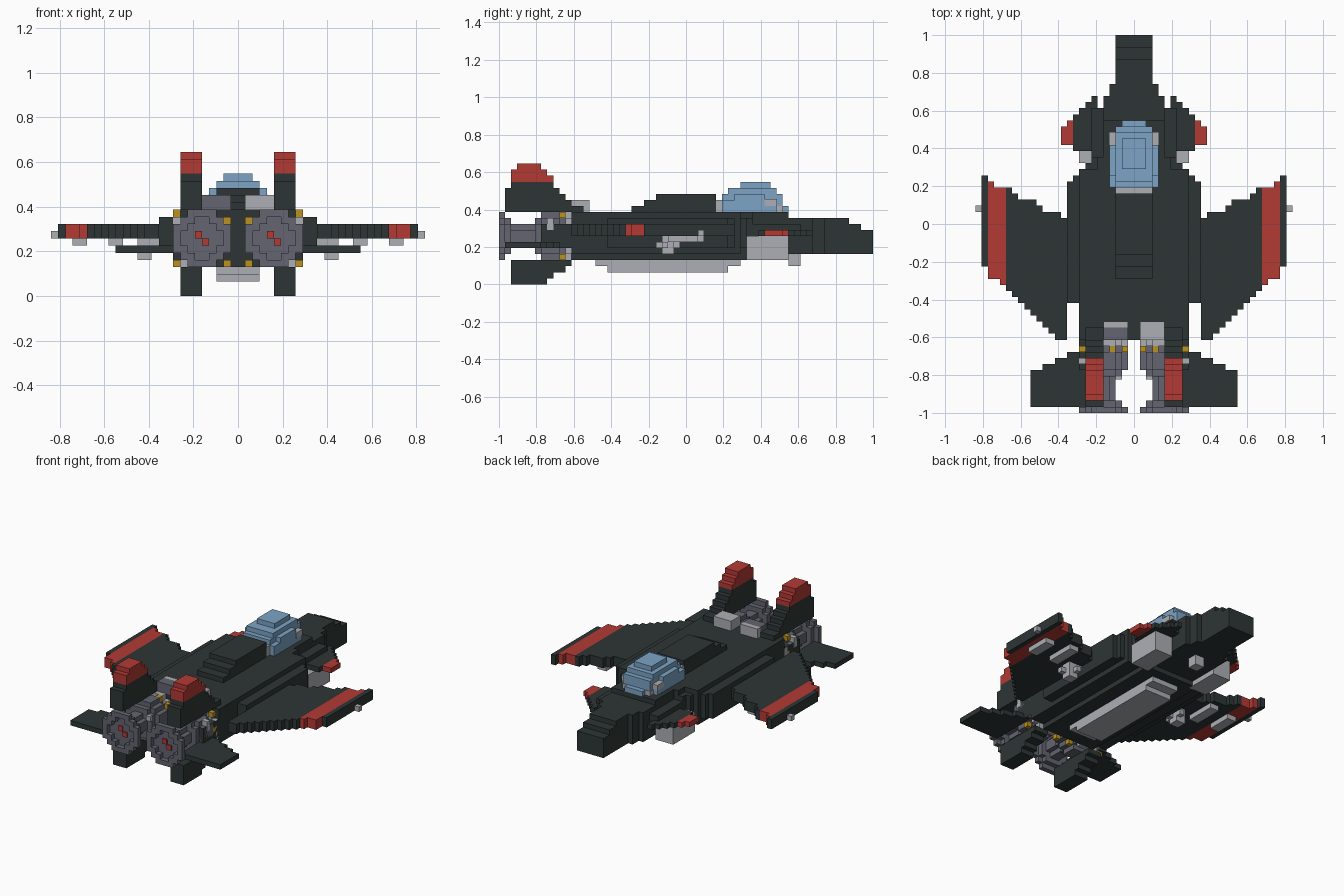
import bpy, bmesh, math

V = 2 / 62  # edge of one block

cube = bpy.data.objects.get("Cube")
if cube:
    bpy.data.objects.remove(cube, do_unlink=True)


def material(name, rgb):
    m = bpy.data.materials.new(name)
    m.use_nodes = True
    m.diffuse_color = (*rgb, 1)
    m.node_tree.nodes["Principled BSDF"].inputs["Base Color"].default_value = (*rgb, 1)
    return m


HULL = material("dark hull", (.027, .036, .035))
RED = material("red", (.45, .042, .035))
GLASS = material("blue glass", (.2, .37, .56))
LIGHT = material("light grey", (.42, .43, .46))
STEEL = material("steel grey", (.125, .13, .16))
YELLOW = material("yellow", (.5, .29, .015))


def part(name, mat, boxes, mirror=False):
    """Boxes are (x0, x1, y0, y1, z0, z1) in block units."""
    bm = bmesh.new()
    for x0, x1, y0, y1, z0, z1 in boxes:
        spans = [(x0, x1), (-x1, -x0)] if mirror else [(x0, x1)]
        for a, b in spans:
            vs = bmesh.ops.create_cube(bm, size=V)["verts"]
            for v in vs:
                v.co.x = (a if v.co.x < 0 else b) * V
                v.co.y = (y0 if v.co.y < 0 else y1) * V
                v.co.z = (z0 if v.co.z < 0 else z1) * V
    me = bpy.data.meshes.new(name)
    bm.to_mesh(me)
    bm.free()
    me.materials.append(mat)
    ob = bpy.data.objects.new(name, me)
    bpy.context.collection.objects.link(ob)
    return ob


def disc(r, y0, y1, hole=0, cx=5, cz=8):
    """Stepped round plate made of rows, with an optional round hole."""
    rows = []
    for k in range(-r, r):
        d = abs(k + .5)
        w = round(math.sqrt(r * r - d * d))
        h = round(math.sqrt(hole * hole - d * d)) if d < hole else 0
        if h:
            rows += [(cx - w, cx - h, y0, y1, cz + k, cz + k + 1),
                     (cx + h, cx + w, y0, y1, cz + k, cz + k + 1)]
        else:
            rows.append((cx - w, cx + w, y0, y1, cz + k, cz + k + 1))
    return rows


# Fuselage, stepped outwards and narrowing towards the nose
part("fuselage", HULL, [
    (-6, 6, -19, 11, 4, 12), (-9, 9, -19, 9, 5, 12), (-5, 5, 11, 17, 5, 12),
    (-5, 5, 17, 21, 5, 11)])
part("side_body", HULL, [(9, 11, -13, 7, 6, 11)]
     + [(6, 11 - i, 7, 7 + i, 6, 11) for i in range(1, 5)], True)
part("nose", HULL, [
    (-4, 4, 21, 23, 5, 11), (-3, 3, 23, 27, 5, 11),
    (-3, 3, 27, 29, 5, 10), (-3, 3, 29, 31, 5, 9)])
part("spine", HULL, [(-3, 3, -9, 5, 12, 13), (-3, 3, -7, 5, 13, 14),
                     (-3, 3, -5, 5, 14, 15)])

# Cockpit canopy in shrinking layers
part("canopy", GLASS, [
    (-4, 4, 6, 15, 12, 14), (-3, 3, 6, 16, 12, 14), (-2, 2, 6, 17, 12, 13),
    (-3, 3, 6, 16, 14, 15), (-4, 4, 8, 13, 14, 15),
    (-3, 3, 7, 15, 15, 16), (-2, 2, 9, 14, 16, 17)])
part("canopy_back_frame", LIGHT, [(-3, 3, 5, 6, 12, 14)])
part("canopy_side_frame", LIGHT, [(3, 4.1, 13, 15.1, 13, 14.1),
                                  (2, 3.1, 15, 16.1, 12, 13)], True)


# Swept wings, one column of blocks at a time
def wing_columns(first, last):
    cols = []
    for i in range(first, last):
        rear = -19 + max(i - 12, 0) if i < 22 else (-9 if i < 24 else -7)
        front = 8 if i == 24 else round(1 + (i - 11) * .5)
        cols.append((i, i + 1, rear, front, 8, 10))
    return cols


part("wings", HULL, wing_columns(11, 21), True)
part("wing_stripes", RED, wing_columns(21, 24), True)
part("wing_tips", HULL, wing_columns(24, 25), True)
part("wing_tip_lights", LIGHT, [(25, 26, 2, 3, 8, 9)], True)
part("underwing_pads", LIGHT, [(21, 23, -3, 2, 7, 8), (16, 18, -3, 3, 7, 8)], True)
part("underwing_pods", LIGHT, [
    (11, 14, -4, -2, 7, 8), (12, 14, -4, -2, 5, 7),
    (12, 13, -5, -1, 6, 7), (11, 15, -4, -3, 6, 7)], True)

# Canards beside the cockpit and the intakes below them
part("canards", HULL, [(5, 7, 11, 19, 8, 10), (6, 7, 19, 21, 8, 9)]
     + [(i, i + 1, 12, 27 - i, 8, 9) for i in range(7, 10)], True)
part("canard_tips", RED, [(10, 11, 13, 17, 8, 9), (11, 12, 13, 16, 8, 9)], True)
part("intakes", LIGHT, [(5, 9, 10, 17, 4, 8)], True)
part("chin_sensor", LIGHT, [(-1, 1, 17, 19, 3, 5)])
part("belly_pod", LIGHT, [(-3, 3, -15, 9, 3, 4), (-3, 3, -13, 7, 2, 3)])

# Upright fins with red caps, and shorter fins below
part("fins", HULL, [(5, 8, -30, f, z, z + 1)
                    for z, f in zip(range(12, 16), (-17, -19, -20, -21))]
     + [(5, 8, -29, -22, 16, 17)], True)
part("fin_caps", RED, [(5, 8, -29, -22, 17, 18), (5, 8, -29, -23, 18, 19),
                       (5, 8, -28, -24, 19, 20)], True)
part("lower_fins", HULL, [(5, 8, -29, f, z, z + 1)
                          for z, f in enumerate((-23, -22, -20, -19))], True)

# Flat tailplanes
part("tailplanes", HULL, [(i, i + 1, -30, -21 - max(i - 9, 0) // 2, 6, 7)
                          for i in range(8, 17)]
     + [(8, 9, -24, -19, 6, 10)], True)

# Twin engines
part("engine_collars", LIGHT, disc(4, -20, -19), True)
part("engine_collar_bolts", YELLOW, [
    (x, x + 1, -21, -20, z, z + 1)
    for x, z in ((1, 10), (3, 11), (8, 11), (8, 8), (8, 4), (1, 4))], True)
part("engine_drums", STEEL, disc(4, -24, -21) + disc(3, -25, -20), True)
part("engine_cores", STEEL, disc(2, -30, -25), True)
part("engine_pipes", LIGHT, [(2, 3, -25.5, -25, 9, 10), (6, 7, -24, -21, 11, 12.1),
                             (8, 9.1, -23, -22, 9, 11)], True)
part("nozzle_rims", STEEL, disc(4, -31, -30, 2.6), True)
part("nozzle_plates", STEEL, disc(3, -30, -29), True)
part("exhaust_glow", RED, [
    (cx + dx, cx + dx + 1, -30.25, -30, 8 + dz, 9 + dz)
    for cx in (-5, 5) for dx, dz in ((-1, 0), (0, -1))])

# Vents between the fins
part("right_vent", STEEL, [(-5, -1, -19, -17, 12, 14)])
part("right_vent_lip", LIGHT, [(-5, -1, -17, -16, 12, 14)])
part("left_vent", LIGHT, [(1, 5, -19, -16, 12, 14)])
